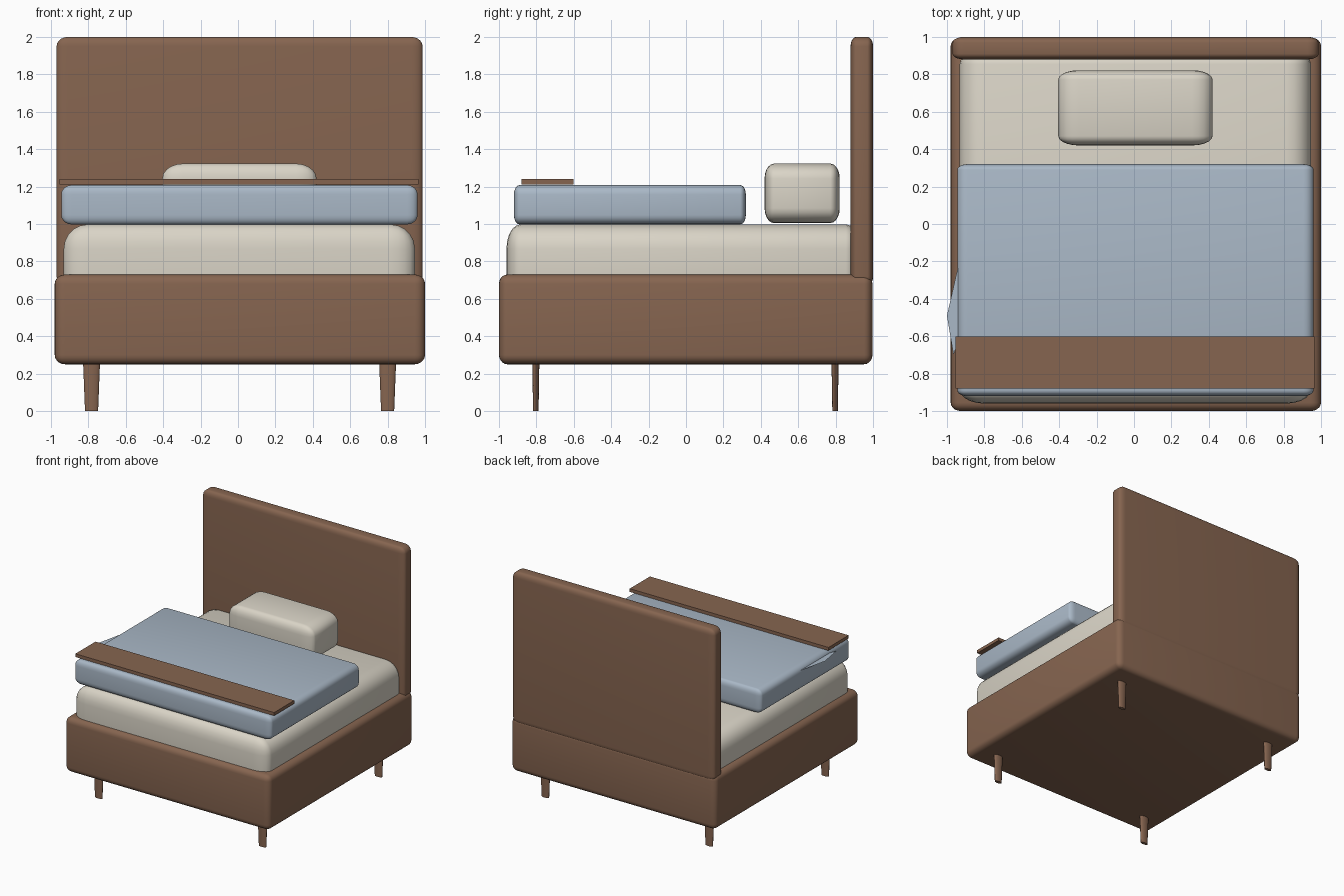
import bpy, bmesh, math

if "Cube" in bpy.data.objects:
    bpy.data.objects.remove(bpy.data.objects["Cube"])


def material(name, rgb):
    m = bpy.data.materials.new(name)
    m.diffuse_color = (*rgb, 1)
    m.use_nodes = True
    m.node_tree.nodes["Principled BSDF"].inputs["Base Color"].default_value = m.diffuse_color
    return m


BROWN = material("brown_upholstery", (0.24, 0.13, 0.08))
CREAM = material("cream_fabric", (0.70, 0.66, 0.57))
BLUE = material("blue_fabric", (0.40, 0.48, 0.57))


def finish(bm, name, mat):
    bmesh.ops.recalc_face_normals(bm, faces=bm.faces)
    mesh = bpy.data.meshes.new(name)
    bm.to_mesh(mesh)
    bm.free()
    ob = bpy.data.objects.new(name, mesh)
    bpy.context.collection.objects.link(ob)
    mesh.materials.append(mat)
    bpy.ops.object.select_all(action='DESELECT')
    ob.select_set(True)
    bpy.context.view_layer.objects.active = ob
    bpy.ops.object.shade_smooth_by_angle(angle=math.radians(35))
    return ob


def soft_box(name, mat, lo, hi, radius=None, segments=5):
    """Box between two corners, with a separate rounding radius per axis."""
    bm = bmesh.new()
    bmesh.ops.create_cube(bm, size=2)
    if radius:
        bmesh.ops.bevel(bm, geom=bm.edges[:], offset=0.5, segments=segments,
                        profile=0.5, affect='EDGES')
    for v in bm.verts:
        for i in range(3):
            half = (hi[i] - lo[i]) / 2
            inset = radius[i] * (1 - abs(v.co[i])) / 0.5 if radius else 0
            v.co[i] = (lo[i] + hi[i]) / 2 + math.copysign(half - inset, v.co[i])
    return finish(bm, name, mat)


# Bed base and headboard
soft_box("bed_base", BROWN, (-0.98, -1.0, 0.25), (1.0, 0.997, 0.73), (0.055, 0.045, 0.05))
soft_box("headboard", BROWN, (-0.97, 0.88, 0.67), (0.987, 1.0, 2.0), (0.06, 0.03, 0.05))

# Mattress, pillow and duvet
soft_box("mattress", CREAM, (-0.932, -0.96, 0.56), (0.946, 0.93, 0.998), (0.13, 0.075, 0.13))
soft_box("pillow", CREAM, (-0.405, 0.42, 1.005), (0.42, 0.822, 1.323), (0.11, 0.05, 0.08))
soft_box("duvet", BLUE, (-0.945, -0.92, 0.998), (0.96, 0.32, 1.208), (0.055, 0.03, 0.05))

# Flat throw lying across the foot end
soft_box("foot_throw", BROWN, (-0.955, -0.88, 1.212), (0.965, -0.602, 1.24))

# Thin fold sticking out of the duvet's left side
bm = bmesh.new()
fold = [(-0.93, -0.18), (-1.0, -0.49), (-0.965, -0.7), (-0.93, -0.6)]
bm.faces.new([bm.verts.new((x, y, 1.175)) for x, y in fold])
finish(bm, "duvet_fold", BLUE)

# Four tapered oval legs
for x, side in ((-0.783, "left"), (0.8, "right")):
    for y, end in ((-0.803, "front"), (0.797, "back")):
        bm = bmesh.new()
        bmesh.ops.create_cone(bm, cap_ends=True, segments=20, radius1=0.035,
                              radius2=0.046, depth=0.28)
        bmesh.ops.scale(bm, vec=(1, 0.42, 1), verts=bm.verts)
        bmesh.ops.translate(bm, vec=(x, y, 0.14), verts=bm.verts)
        finish(bm, f"{end}_{side}_leg", BROWN)
